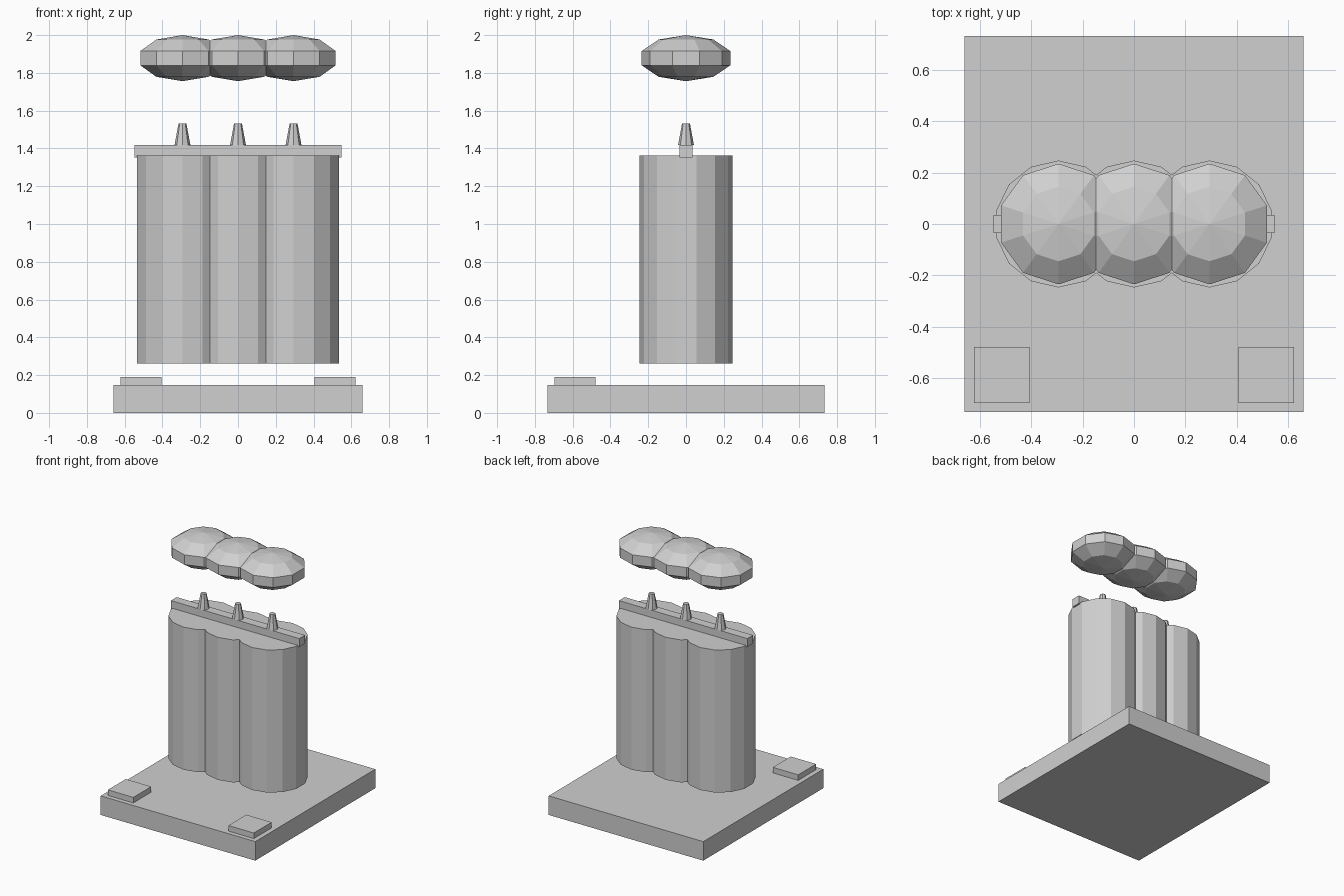
import bpy
import bmesh
from math import pi, sin, cos
from mathutils import Matrix, Vector

if "Cube" in bpy.data.objects:
    bpy.data.objects.remove(bpy.data.objects["Cube"], do_unlink=True)

grey = bpy.data.materials.new("light_grey")
grey.use_nodes = True
grey.diffuse_color = (0.63, 0.63, 0.63, 1)
grey.node_tree.nodes["Principled BSDF"].inputs["Base Color"].default_value = grey.diffuse_color


def finish(name, bm):
    bmesh.ops.recalc_face_normals(bm, faces=bm.faces)
    mesh = bpy.data.meshes.new(name)
    bm.to_mesh(mesh)
    bm.free()
    mesh.materials.append(grey)
    obj = bpy.data.objects.new(name, mesh)
    bpy.context.collection.objects.link(obj)
    return obj


def box(name, low, high):
    low, high = Vector(low), Vector(high)
    bm = bmesh.new()
    bmesh.ops.create_cube(bm, size=1, matrix=Matrix.Translation((low + high) / 2)
                          @ Matrix.Diagonal((*(high - low), 1)))
    return finish(name, bm)


def lathe(name, x, profile, sides):
    """Stack of rings (radius, z) with a corner facing the front; radius 0 is a tip."""
    bm = bmesh.new()
    rings = []
    for r, z in profile:
        count = sides if r else 1
        rings.append([bm.verts.new((x + r * sin(2 * pi * i / sides),
                                    -r * cos(2 * pi * i / sides), z)) for i in range(count)])
    for a, b in zip(rings, rings[1:]):
        for i in range(sides):
            j = (i + 1) % sides
            corners = [a[i % len(a)], a[j % len(a)], b[j % len(b)], b[i % len(b)]]
            bm.faces.new(list(dict.fromkeys(corners)))
    for ring in (rings[0], rings[-1]):
        if len(ring) > 1:
            bm.faces.new(ring)
    return finish(name, bm)


# Base slab with two raised pads at the front corners
box("base", (-0.66, -0.732, 0), (0.66, 0.732, 0.147))
box("left_pad", (0.406, -0.697, 0.147), (0.623, -0.479, 0.19))
box("right_pad", (-0.623, -0.697, 0.147), (-0.406, -0.479, 0.19))

# Bar across the top of the columns
box("top_bar", (-0.548, -0.035, 1.353), (0.548, 0.035, 1.418))

# Three columns, each with a tapered peg and a faceted cap floating above
flat_sphere = [(0.247 * sin(pi * k / 5) if 0 < k < 5 else 0,
                1.878 - 0.122 * cos(pi * k / 5)) for k in range(6)]
for side, x in (("right", -0.294), ("middle", 0), ("left", 0.294)):
    lathe(side + "_column", x, [(0.247, 0.262), (0.247, 1.362)], 14)
    lathe(side + "_peg", x, [(0.042, 1.418), (0.021, 1.531)], 8)
    lathe(side + "_cap", x, flat_sphere, 10)
